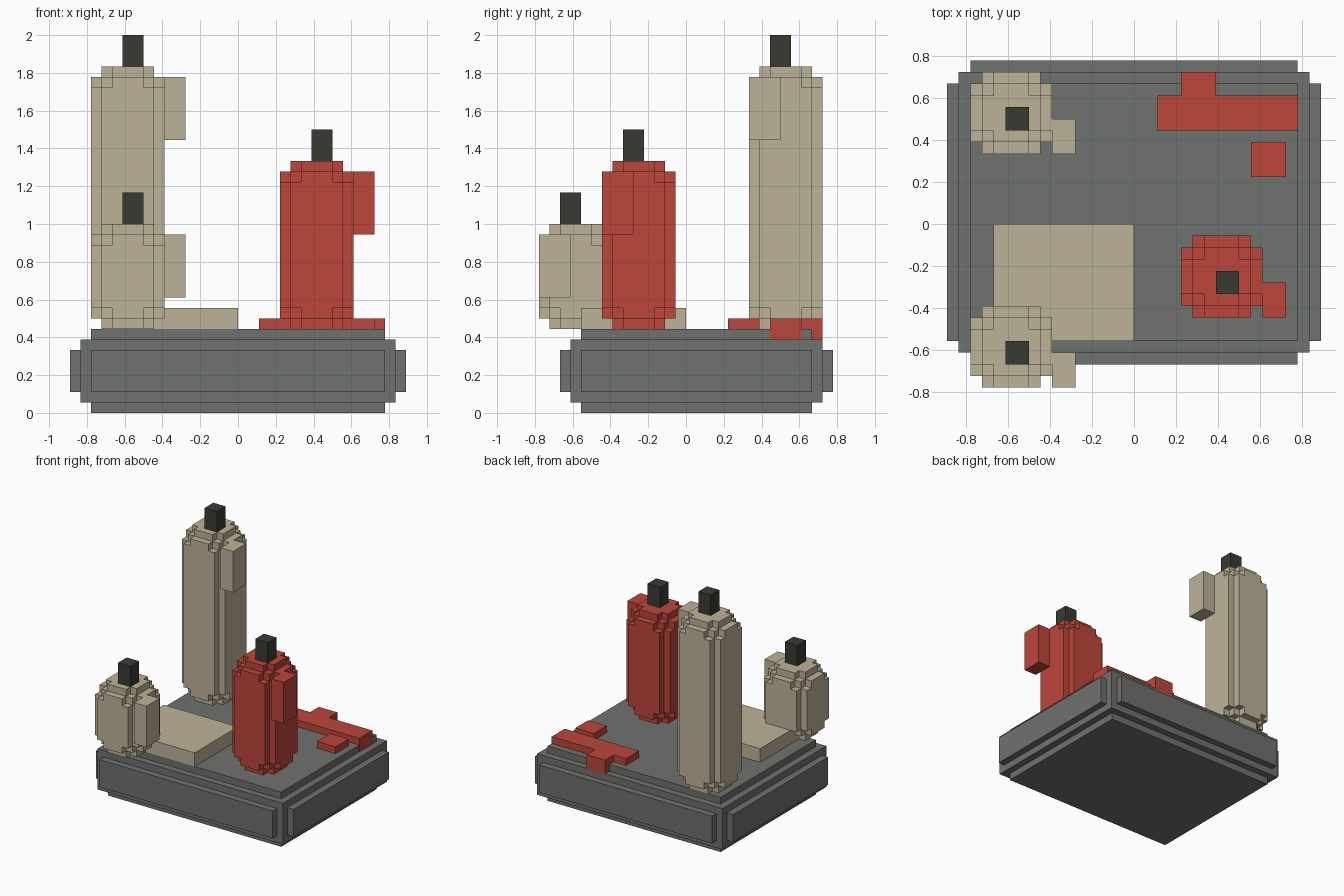
import bpy
import bmesh
from mathutils import Matrix, Vector

U = 1 / 18  # size of one block unit

cube = bpy.data.objects.get("Cube")
if cube:
    bpy.data.objects.remove(cube, do_unlink=True)


def material(name, color):
    mat = bpy.data.materials.new(name)
    mat.use_nodes = True
    mat.diffuse_color = (*color, 1)
    bsdf = next(n for n in mat.node_tree.nodes if n.type == 'BSDF_PRINCIPLED')
    bsdf.inputs["Base Color"].default_value = (*color, 1)
    return mat


stone = material("grey stone", (0.162, 0.168, 0.156))
cream = material("cream wax", (0.515, 0.448, 0.314))
red = material("red wax", (0.503, 0.061, 0.042))
char = material("charred wick", (0.042, 0.042, 0.034))


def add_box(bm, low, high):
    low, high = Vector(low), Vector(high)
    size = Matrix.Diagonal((*(high - low), 1))
    bmesh.ops.create_cube(bm, size=1, matrix=Matrix.Translation((low + high) / 2) @ size)


def add_prism(bm, corner, center, z0, z1):
    """Extrude a stepped outline made by turning one corner four times."""
    outline = []
    points = [Vector(p) for p in corner]
    for _ in range(4):
        outline += points
        points = [Vector((-p.y, p.x)) for p in points]
    verts = [bm.verts.new((center[0] + p.x, center[1] + p.y, z0)) for p in outline]
    face = bm.faces.new(verts)
    top = bmesh.ops.extrude_face_region(bm, geom=[face], use_keep_orig=True)
    moved = [v for v in top["geom"] if isinstance(v, bmesh.types.BMVert)]
    bmesh.ops.translate(bm, verts=moved, vec=(0, 0, z1 - z0))


def finish(name, bm, mat):
    bmesh.ops.scale(bm, vec=(U, U, U), verts=bm.verts)
    bmesh.ops.recalc_face_normals(bm, faces=bm.faces)
    mesh = bpy.data.meshes.new(name)
    bm.to_mesh(mesh)
    bm.free()
    mesh.materials.append(mat)
    obj = bpy.data.objects.new(name, mesh)
    bpy.context.collection.objects.link(obj)
    return obj


def boxes(name, mat, *pairs):
    bm = bmesh.new()
    for low, high in pairs:
        add_box(bm, low, high)
    return finish(name, bm, mat)


# Corner outlines of the candle layers
BODY = [(3.5, 2.5), (2.5, 2.5), (2.5, 3.5)]
SHOULDER = [(3.5, 1.5), (2.5, 1.5), (2.5, 2.5), (1.5, 2.5), (1.5, 3.5)]
CAP = [(2.5, 1.5), (1.5, 1.5), (1.5, 2.5)]


def candle(name, mat, x, y, top):
    floor = 8
    center = (x + 3.5, y + 3.5)
    bm = bmesh.new()
    add_prism(bm, CAP, center, floor, floor + 1)
    add_prism(bm, SHOULDER, center, floor + 1, floor + 2)
    add_prism(bm, BODY, center, floor + 2, top - 2)
    add_prism(bm, SHOULDER, center, top - 2, top - 1)
    add_prism(bm, CAP, center, top - 1, top)
    finish(name, bm, mat)
    boxes(name + "_drip", mat, ((x + 7, y, top - 7), (x + 9, y + 3, top - 1)))
    boxes(name + "_wick", char, ((x + 3, y + 2, top), (x + 5, y + 4, top + 3)))


# Stepped stone base
boxes("base", stone,
      ((-14, -10, 0), (14, 12, 8)),
      ((-15, -11, 1), (15, 13, 7)),
      ((-16, -10, 2), (16, 12, 6)),
      ((-14, -12, 2), (14, 14, 6)))

# Candles with drips and wicks
candle("tall_candle", cream, -14, 6, 33)
candle("short_candle", cream, -14, -14, 18)
candle("red_candle", red, 4, -8, 24)

# Wax spilled on the base
boxes("cream_wax_pool", cream, ((-12, -10, 8), (0, 0, 10)))
boxes("red_wax_spill", red,
      ((2, 8, 7), (14.03, 11, 9)),
      ((4, 11, 7), (7, 13, 9)))
boxes("red_wax_drop", red, ((10, 4, 8), (13, 7, 9)))
